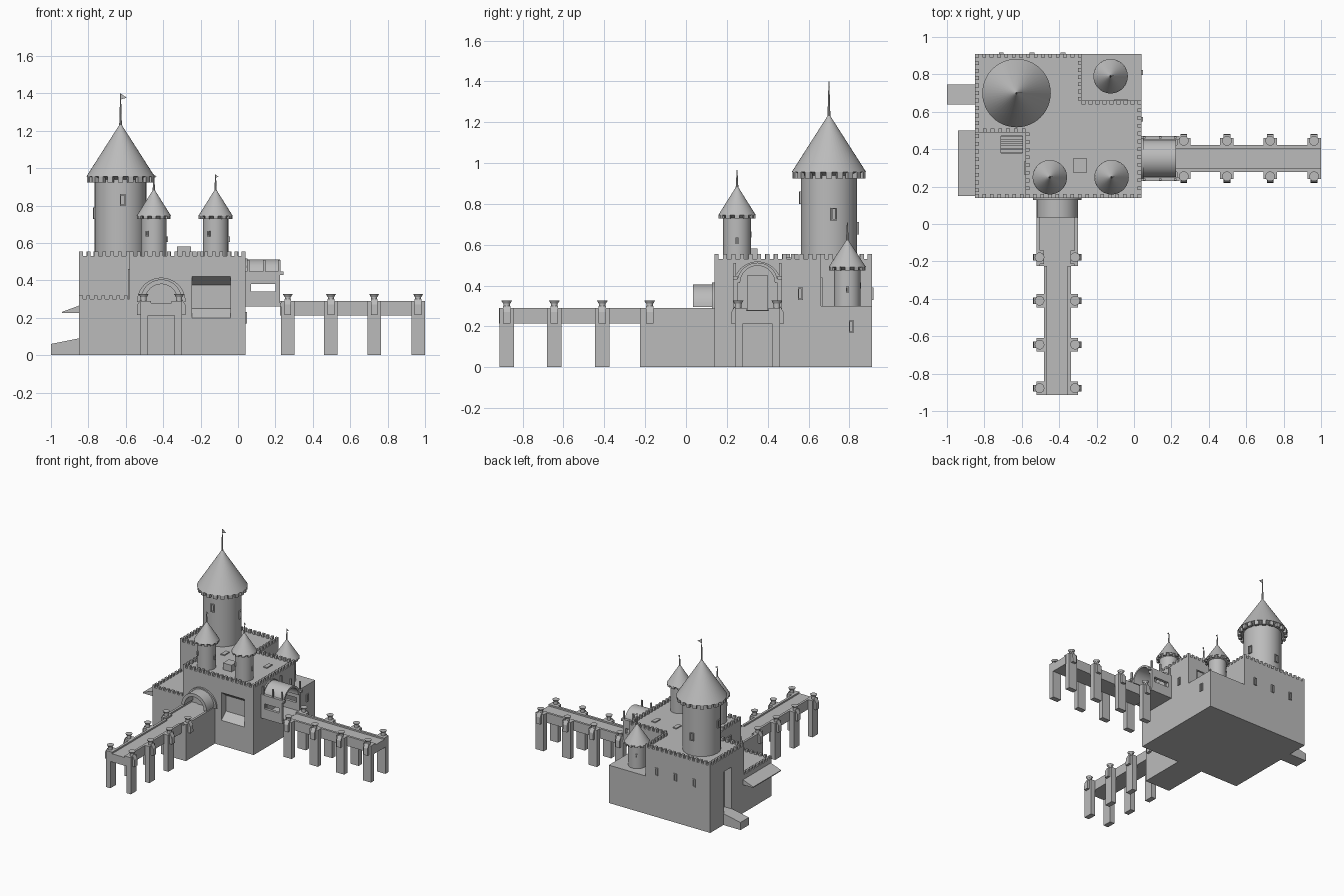
import bpy, bmesh, math
from mathutils import Matrix, Vector

if "Cube" in bpy.data.objects:
    bpy.data.objects.remove(bpy.data.objects["Cube"], do_unlink=True)

stone = bpy.data.materials.new("grey stone")
stone.use_nodes = True
GREY = (0.5, 0.5, 0.5, 1)
stone.diffuse_color = GREY
stone.node_tree.nodes["Principled BSDF"].inputs["Base Color"].default_value = GREY
I = Matrix.Identity(4)


def finish(bm, name, smooth=False):
    bmesh.ops.recalc_face_normals(bm, faces=bm.faces)
    mesh = bpy.data.meshes.new(name)
    bm.to_mesh(mesh)
    bm.free()
    mesh.materials.append(stone)
    obj = bpy.data.objects.new(name, mesh)
    bpy.context.scene.collection.objects.link(obj)
    if smooth:
        bpy.ops.object.select_all(action='DESELECT')
        obj.select_set(True)
        bpy.context.view_layer.objects.active = obj
        bpy.ops.object.shade_smooth_by_angle(angle=math.radians(35))
    return obj


def box(bm, x, y, z, m=I):
    """Box from three (low, high) ranges."""
    mid = Vector([(r[0] + r[1]) / 2 for r in (x, y, z)])
    size = [r[1] - r[0] for r in (x, y, z)]
    bmesh.ops.create_cube(bm, size=1, matrix=m @ Matrix.Translation(mid) @ Matrix.Diagonal((*size, 1)))


def cone(bm, x, y, z0, z1, r0, r1, seg=32):
    bmesh.ops.create_cone(bm, cap_ends=True, segments=seg, radius1=r0, radius2=r1, depth=z1 - z0,
                          matrix=Matrix.Translation((x, y, (z0 + z1) / 2)))


def prism(bm, points, offset):
    """Extrude a closed 3D outline along an offset vector."""
    face = bm.faces.new([bm.verts.new(p) for p in points])
    new = bmesh.ops.extrude_face_region(bm, geom=[face])["geom"]
    bmesh.ops.translate(bm, vec=offset, verts=[v for v in new if isinstance(v, bmesh.types.BMVert)])


def half_ring(bm, r0, r1, a0, a1, zc, m):
    """Semicircular arch running along local x."""
    n = 20
    ring = [(r * math.cos(math.pi * i / n), r * math.sin(math.pi * i / n))
            for r, steps in ((r1, range(n + 1)), (r0, range(n, -1, -1))) for i in steps]
    prism(bm, [m @ Vector((a0, b, zc + c)) for b, c in ring], m.to_3x3() @ Vector((a1 - a0, 0, 0)))


def frame(bm, pos, angle, w, h):
    """Raised window frame; local x is the outward wall normal."""
    m = Matrix.Translation(pos) @ Matrix.Rotation(math.radians(angle), 4, 'Z')
    t = 0.006
    for s in (-1, 1):
        box(bm, (-t, 0.008), sorted((s * w / 2, s * (w / 2 - t))), (-h / 2, h / 2), m)
        box(bm, (-t, 0.008), (-w / 2, w / 2), sorted((s * h / 2, s * (h / 2 - t))), m)


def battlement(bm, p, q, z0, z1, inward, d=0.02):
    """Row of merlons from p to q, set in from the wall face."""
    p, q = Vector(p), Vector(q)
    n = round((q - p).length / 0.04)
    for i in range(n + 1):
        c = p.lerp(q, i / n) + Vector(inward) * d / 2
        box(bm, (c.x - d / 2, c.x + d / 2), (c.y - d / 2, c.y + d / 2), (z0, z1))


LOW, ROOF = 0.3, 0.53
X0, X1, Y0, Y1 = -0.85, 0.04, 0.14, 0.91

# Castle walls: full-footprint base and stepped upper storey
bm = bmesh.new()
box(bm, (X0, X1), (Y0, Y1), (0, LOW))
base = finish(bm, "lower_walls")
outline = [(-0.58, Y0), (X1, Y0), (X1, 0.66), (-0.28, 0.66), (-0.28, Y1), (X0, Y1), (X0, 0.49), (-0.58, 0.49)]
bm = bmesh.new()
prism(bm, [(x, y, LOW) for x, y in outline], (0, 0, ROOF - LOW))
upper = finish(bm, "upper_walls")

# Cutters: splayed front window, side doorway, stairwell
bm = bmesh.new()
prism(bm, [(-0.245, y, z) for y, z in ((0.1, 0.2), (Y0, 0.2), (0.2, 0.25), (0.2, 0.375), (Y0, 0.42), (0.1, 0.42))],
      (0.205, 0, 0))
box(bm, (-0.9, -0.79), (0.645, 0.74), (0.09, 0.42))
box(bm, (-0.71, -0.595), (0.38, 0.47), (0.18, 0.34))
cutter = finish(bm, "opening_cutter")
cutter.hide_render = True
cutter.hide_set(True)
for wall in (base, upper):
    mod = wall.modifiers.new("openings", 'BOOLEAN')
    mod.operation, mod.solver, mod.object = 'DIFFERENCE', 'EXACT', cutter

# Stairs down from the terrace
bm = bmesh.new()
for i in range(4):
    box(bm, (-0.71, -0.595), (0.382 + i * 0.023, 0.398 + i * 0.023), (0.18, 0.29 - i * 0.025))
finish(bm, "terrace_stairs")

# Battlements round the roof and terrace
bm = bmesh.new()
cx, cy = -0.45, 0.5
for i, (p, q) in enumerate(zip(outline, outline[1:] + outline[:1])):
    d = Vector((q[0] - p[0], q[1] - p[1])).normalized()
    inward = (-d.y, d.x, 0)
    e = d * 0.01
    battlement(bm, (p[0] + e.x, p[1] + e.y, 0), (q[0] - e.x, q[1] - e.y, 0), ROOF, 0.555, inward)
battlement(bm, (X0 + 0.01, Y0, 0), (-0.6, Y0, 0), LOW, 0.318, (0, 1, 0))
battlement(bm, (X0, Y0 + 0.04, 0), (X0, 0.47, 0), LOW, 0.318, (1, 0, 0))
finish(bm, "battlements")

# Roof chimney and hatches
bm = bmesh.new()
box(bm, (-0.325, -0.25), (0.275, 0.35), (ROOF, 0.582))
for x in (-0.465, -0.275, -0.09):
    box(bm, (x - 0.016, x + 0.016), (0.47, 0.535), (ROOF, ROOF + 0.008))
finish(bm, "chimney_and_hatches")

# Window and door frames on the walls
bm = bmesh.new()
for x in (-0.71, -0.545, -0.38):
    frame(bm, (x, Y1, 0.36), 90, 0.025, 0.06)
for y, z in ((0.56, 0.36), (0.81, 0.2)):
    frame(bm, (X1, y, z), 0, 0.025, 0.06)
frame(bm, (-0.58, 0.3, 0.38), 180, 0.07, 0.16)
frame(bm, (-0.07, 0.66, 0.37), 90, 0.07, 0.14)
finish(bm, "wall_frames")

# Awning and entry ramp on the side wall
for name, y, depth, pts in (
        ("side_awning", 0.15, 0.35, ((X0, 0.225), (-0.94, 0.225), (-0.94, 0.232), (X0, 0.265))),
        ("entry_ramp", 0.64, 0.105, ((X0, 0), (-1, 0), (-1, 0.06), (X0, 0.09)))):
    bm = bmesh.new()
    prism(bm, [(x, y, z) for x, z in pts], (0, depth, 0))
    finish(bm, name)


# Round towers: body, corbel teeth, conical roof, spire and pennant
def tower(name, x, y, r, eave, z0, z1, apex, tip, windows):
    bm = bmesh.new()
    cone(bm, x, y, z0, z1, r, r)
    cone(bm, x, y, z1 - 0.015, z1, r, eave * 0.96)
    finish(bm, name + "_body", True)
    bm = bmesh.new()
    cone(bm, x, y, z1, apex, eave, 0.004, 48)
    cone(bm, x, y, apex - 0.03, tip, 0.008, 0.002, 8)
    finish(bm, name + "_roof", True)
    bm = bmesh.new()
    n = max(12, round(eave * 110))
    for i in range(n):
        m = Matrix.Translation((x, y, 0)) @ Matrix.Rotation(math.tau * i / n, 4, 'Z')
        w = eave * math.pi / n / 2
        box(bm, (eave * 0.86, eave * 0.98), (-w, w), (z1 - eave * 0.17, z1 + 0.003), m)
    for angle, z in windows:
        a = math.radians(angle)
        frame(bm, (x + r * math.cos(a), y + r * math.sin(a), z), angle, r * 0.22, r * 0.45)
    finish(bm, name + "_details")
    bm = bmesh.new()
    f = (tip - apex) * 0.2
    prism(bm, [(x, y, tip), (x, y, tip - f), (x + f, y, tip - f * 0.7)], (0, 0.003, 0))
    finish(bm, name + "_pennant")


tower("great_tower", -0.628, 0.7, 0.138, 0.183, ROOF, 0.955, 1.235, 1.4,
      ((-85, 0.83), (10, 0.75), (95, 0.68), (185, 0.76)))
small = ((-120, 0.65), (0, 0.62), (120, 0.65))
tower("front_left_turret", -0.45, 0.25, 0.068, 0.092, ROOF, 0.745, 0.885, 0.965, small)
tower("front_right_turret", -0.12, 0.25, 0.068, 0.092, ROOF, 0.745, 0.885, 0.965, small)
tower("back_turret", -0.125, 0.79, 0.065, 0.092, LOW, 0.49, 0.625, 0.71, ((0, 0.38), (120, 0.4)))


# Causeways: local x runs outwards, local y across
def deck(bm, a0, a1, half, z0, m):
    box(bm, (a0, a1), (-half, half), (z0, 0.278), m)
    for s in (-1, 1):
        box(bm, (a0, a1), sorted((s * half, s * (half - 0.018))), (0.278, 0.29), m)


def causeway(name, m, start, end, piers):
    bm = bmesh.new()
    deck(bm, start, end, 0.072, 0.213, m)
    for a in piers:
        for s in (-1, 1):
            box(bm, (a - 0.036, a + 0.036), sorted((s * 0.07, s * 0.11)), (0, 0.29), m)
            prism(bm, [m @ Vector((a - 0.018, s * b, z)) for b, z in
                       ((0.108, 0.215), (0.13, 0.215), (0.128, 0.27), (0.11, 0.3))],
                  m.to_3x3() @ Vector((0.036, 0, 0)))
    finish(bm, name)
    bm = bmesh.new()
    for a in piers:
        for s in (-1, 1):
            p = m @ Vector((a, s * 0.095, 0))
            cone(bm, p.x, p.y, 0.285, 0.315, 0.016, 0.016, 16)
            cone(bm, p.x, p.y, 0.312, 0.326, 0.018, 0.026, 16)
    finish(bm, name + "_lamp_posts", True)


FRONT = Matrix.Translation((-0.41, 0, 0)) @ Matrix.Rotation(-math.pi / 2, 4, 'Z')
SIDE = Matrix.Translation((0, 0.35, 0))
causeway("front_causeway", FRONT, 0.225, 0.915, (0.178, 0.41, 0.645, 0.878))
causeway("side_causeway", SIDE, 0.225, 1.0, (0.266, 0.497, 0.728, 0.963))

# Solid approach and arched porch at the front
bm = bmesh.new()
deck(bm, -Y0, 0.225, 0.11, 0, FRONT)
finish(bm, "front_approach")
bm = bmesh.new()
half_ring(bm, 0.085, 0.11, -Y0, -0.035, 0.295, FRONT)
half_ring(bm, 0.1, 0.13, -Y0, -0.128, 0.285, FRONT)
finish(bm, "front_porch", True)
bm = bmesh.new()
box(bm, (-Y0, -0.132), (-0.04, 0.04), (0.278, 0.37), FRONT)
box(bm, (X1, 0.048), (-0.052, 0.052), (0.278, 0.45), SIDE)
finish(bm, "gates")

# Covered bridge linking the side gate to its causeway
bm = bmesh.new()
box(bm, (X1, 0.23), (-0.12, 0.12), (0.26, 0.28), SIDE)
for s in (-1, 1):
    y = sorted((s * 0.12, s * 0.098))
    for x, z in (((X1, 0.225), (0.28, 0.34)), ((X1, 0.225), (0.38, 0.43)), ((X1, 0.07), (0.34, 0.38)),
                 ((0.2, 0.225), (0.34, 0.38)), ((X1, 0.243), (0.43, 0.447))):
        box(bm, x, y, z, SIDE)
    for x in (0.055, 0.14, 0.22):
        box(bm, (x - 0.006, x + 0.006), sorted((s * 0.118, s * 0.106)), (0.447, 0.51), SIDE)
finish(bm, "covered_bridge")
bm = bmesh.new()
half_ring(bm, 0.085, 0.1, X1, 0.225, 0.412, SIDE)
half_ring(bm, 0.1, 0.118, X1, 0.05, 0.4, SIDE)
finish(bm, "bridge_vault", True)
